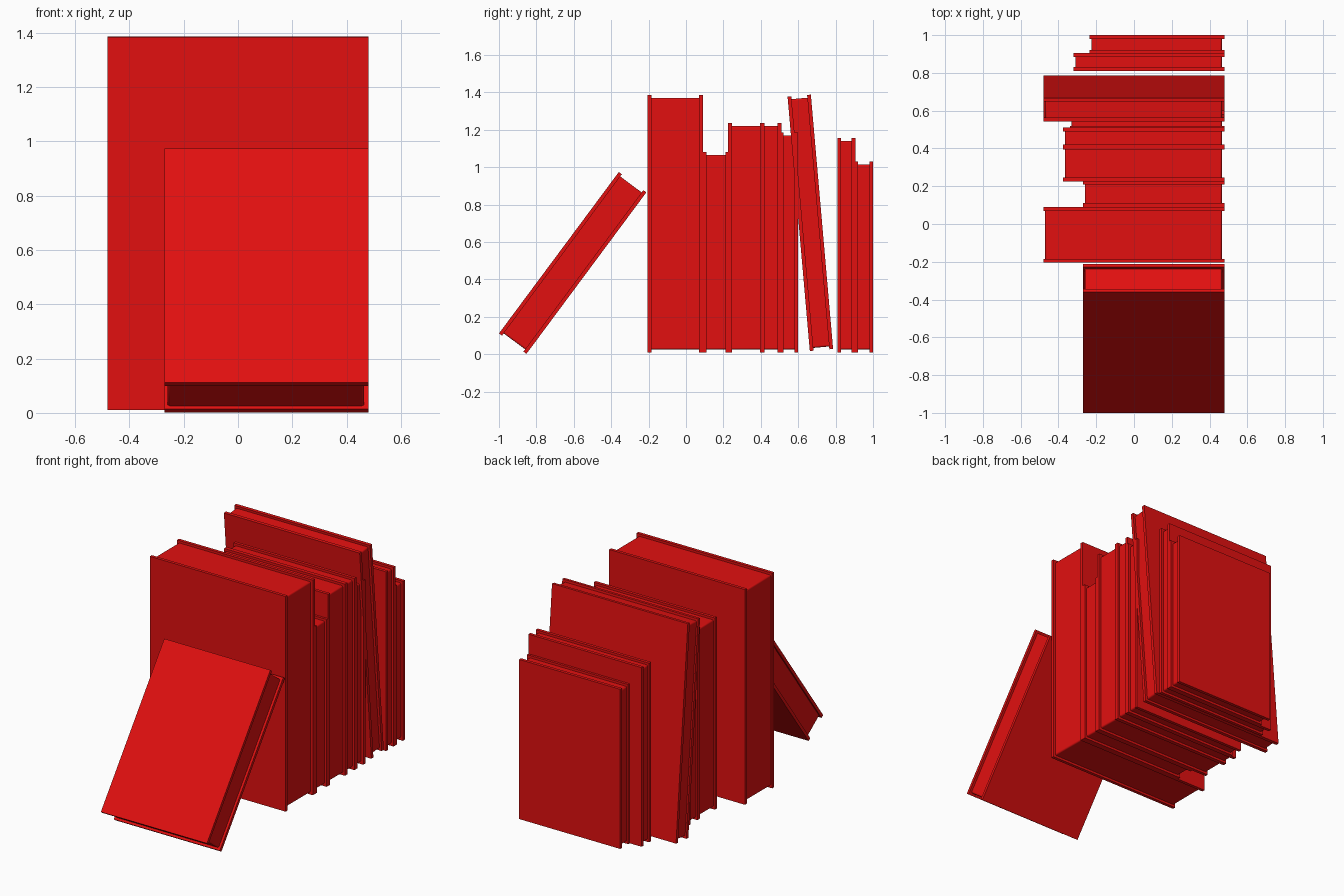
import bpy
import math
from mathutils import Matrix, Vector

cube = bpy.data.objects.get("Cube")
if cube:
    bpy.data.objects.remove(cube, do_unlink=True)

red = bpy.data.materials.new("bright red")
red.use_nodes = True
red.diffuse_color = (0.76, 0.005, 0.005, 1)
red.node_tree.nodes["Principled BSDF"].inputs["Base Color"].default_value = red.diffuse_color

SPINE = 0.48    # all spines line up on this side
BOARD = 0.02    # cover board thickness
LIP = 0.015     # overhang of the boards around the pages


def box(name, lo, hi, matrix, bevel=0.0):
    lo, hi = Vector(lo), Vector(hi)
    bpy.ops.mesh.primitive_cube_add(size=1)
    ob = bpy.context.object
    ob.name = name
    ob.data.transform(Matrix.Translation((lo + hi) / 2) @ Matrix.Diagonal((*(hi - lo), 1)))
    ob.matrix_world = matrix
    ob.data.materials.append(red)
    if bevel:
        mod = ob.modifiers.new("soft edges", "BEVEL")
        mod.width = bevel
        mod.segments = 3
        bpy.ops.object.shade_smooth_by_angle(angle=math.radians(35))
    return ob


def book(name, fore_x, y0, y1, height, pivot=(0, 0.01), tilt=0.0):
    """Two boards around a recessed page block; pivot is (y, z) of the bottom."""
    m = Matrix.Translation((0, *pivot)) @ Matrix.Rotation(math.radians(tilt), 4, "X")
    box(name + "_front_cover", (fore_x, y0, 0), (SPINE, y0 + BOARD, height), m)
    box(name + "_back_cover", (fore_x, y1 - BOARD, 0), (SPINE, y1, height), m)
    box(name + "_pages", (fore_x + 0.01, y0 + 0.01, LIP),
        (SPINE - LIP, y1 - 0.01, height - LIP), m, bevel=0.009)


# Upright books, front to back: fore edge x, front y, back y, height
upright = {
    "thick_book": (-0.48, -0.205, 0.09, 1.375),
    "short_book": (-0.27, 0.09, 0.23, 1.07),
    "wide_book": (-0.375, 0.225, 0.415, 1.225),
    "medium_book": (-0.375, 0.4, 0.51, 1.225),
    "slim_book": (-0.34, 0.5, 0.6, 1.175),
    "narrow_book": (-0.32, 0.81, 0.905, 1.145),
    "end_book": (-0.235, 0.9, 1.0, 1.02),
}
for name, dims in upright.items():
    book(name, *dims)

# Books that lean against their neighbours
book("tilted_book", -0.48, 0, 0.125, 1.365, pivot=(0.662, 0.017), tilt=5)
book("leaning_book", -0.27, -0.183, 0, 1.075, pivot=(-0.853, 0.002), tilt=-36.6)
